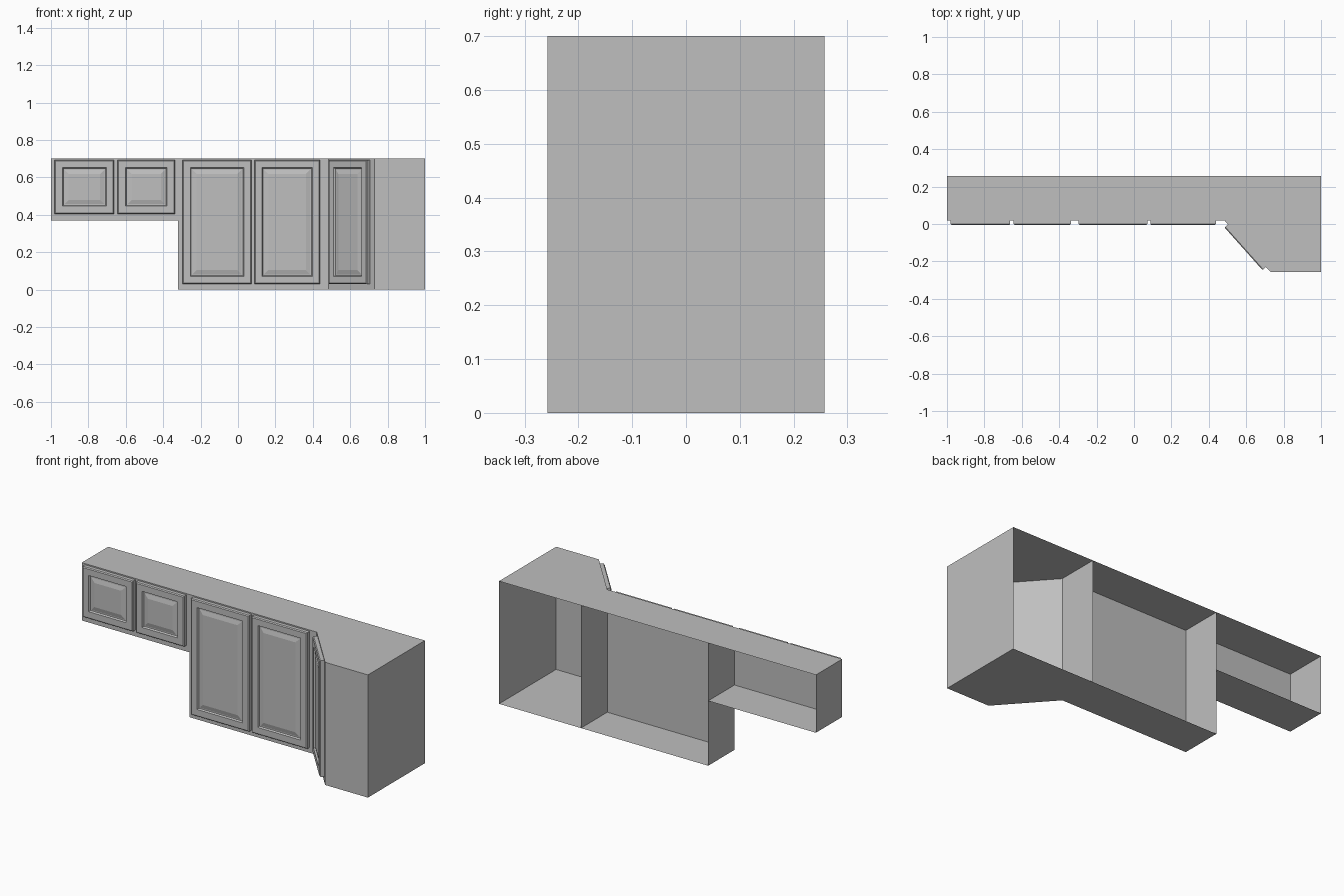
import bpy, bmesh
from mathutils import Vector, Matrix

if "Cube" in bpy.data.objects:
    bpy.data.objects.remove(bpy.data.objects["Cube"])

grey = bpy.data.materials.new("cabinet_grey")
grey.diffuse_color = (0.52, 0.52, 0.52, 1)
grey.use_nodes = True
grey.node_tree.nodes["Principled BSDF"].inputs["Base Color"].default_value = grey.diffuse_color

TOP, BACK, FACE = 0.70, 0.257, 0.02
THICK = 0.025


def finish(bm, name, matrix=None):
    mesh = bpy.data.meshes.new(name)
    bm.to_mesh(mesh)
    bm.free()
    mesh.materials.append(grey)
    obj = bpy.data.objects.new(name, mesh)
    if matrix:
        obj.matrix_world = matrix
    bpy.context.collection.objects.link(obj)
    return obj


def shell(name, plan, z0):
    """Thin-walled box extruded from a floor plan, open at the back."""
    bm = bmesh.new()
    base = bm.faces.new([bm.verts.new((x, y, z0)) for x, y in plan])
    ext = bmesh.ops.extrude_face_region(bm, geom=[base], use_keep_orig=True)
    verts = [v for v in ext["geom"] if isinstance(v, bmesh.types.BMVert)]
    bmesh.ops.translate(bm, verts=verts, vec=(0, 0, TOP - z0))
    bmesh.ops.recalc_face_normals(bm, faces=bm.faces)
    back = [f for f in bm.faces if all(v.co.y > BACK - 1e-4 for v in f.verts)]
    bmesh.ops.delete(bm, geom=back, context='FACES')
    return finish(bm, name)


def door(name, start, end, z0, z1):
    """Framed raised-panel door standing on the plan line start-end."""
    a, b = Vector((*start, 0)), Vector((*end, 0))
    along = (b - a).normalized()
    into = Vector((0, 0, 1)).cross(along)
    width = (b - a).length
    # rings of (inset, depth from the cabinet face), from back to centre panel
    rings = [(0, 0), (0, THICK - 0.005), (0.005, THICK), (0.041, THICK),
             (0.046, THICK - 0.009), (0.052, THICK - 0.009),
             (0.075, THICK - 0.003)]
    bm = bmesh.new()
    loops = []
    for i, d in rings:
        corners = [(i, z0 + i), (width - i, z0 + i),
                   (width - i, z1 - i), (i, z1 - i)]
        loops.append([bm.verts.new((x, -d, z)) for x, z in corners])
    for lo, hi in zip(loops, loops[1:]):
        for k in range(4):
            n = (k + 1) % 4
            bm.faces.new((lo[k], lo[n], hi[n], hi[k]))
    bm.faces.new(loops[-1])
    bm.faces.new(loops[0][::-1])
    bmesh.ops.recalc_face_normals(bm, faces=bm.faces)
    m = Matrix((along, into, (0, 0, 1))).transposed().to_4x4()
    m.translation = a
    return finish(bm, name, m)


# Cabinet bodies
def box_plan(x0, x1):
    return [(x0, FACE), (x1, FACE), (x1, BACK), (x0, BACK)]


shell("short_cabinet", box_plan(-1, -0.32), 0.37)
shell("tall_cabinet", box_plan(-0.32, 0.483), 0)
shell("corner_cabinet", [(0.483, FACE), (0.73, -BACK), (1, -BACK),
                         (1, BACK), (0.483, BACK)], 0)

# Straight doors
for name, x0, x1, z0 in (("short_door_left", -0.98, -0.662, 0.405),
                         ("short_door_right", -0.643, -0.338, 0.405),
                         ("tall_door_left", -0.296, 0.072, 0.03),
                         ("tall_door_right", 0.088, 0.438, 0.03)):
    door(name, (x0, FACE), (x1, FACE), z0, 0.693)

# Door on the slanted corner face
p, q = Vector((0.483, FACE)), Vector((0.73, -BACK))
door("corner_door", p.lerp(q, 0.08), p.lerp(q, 0.90), 0.03, 0.693)
